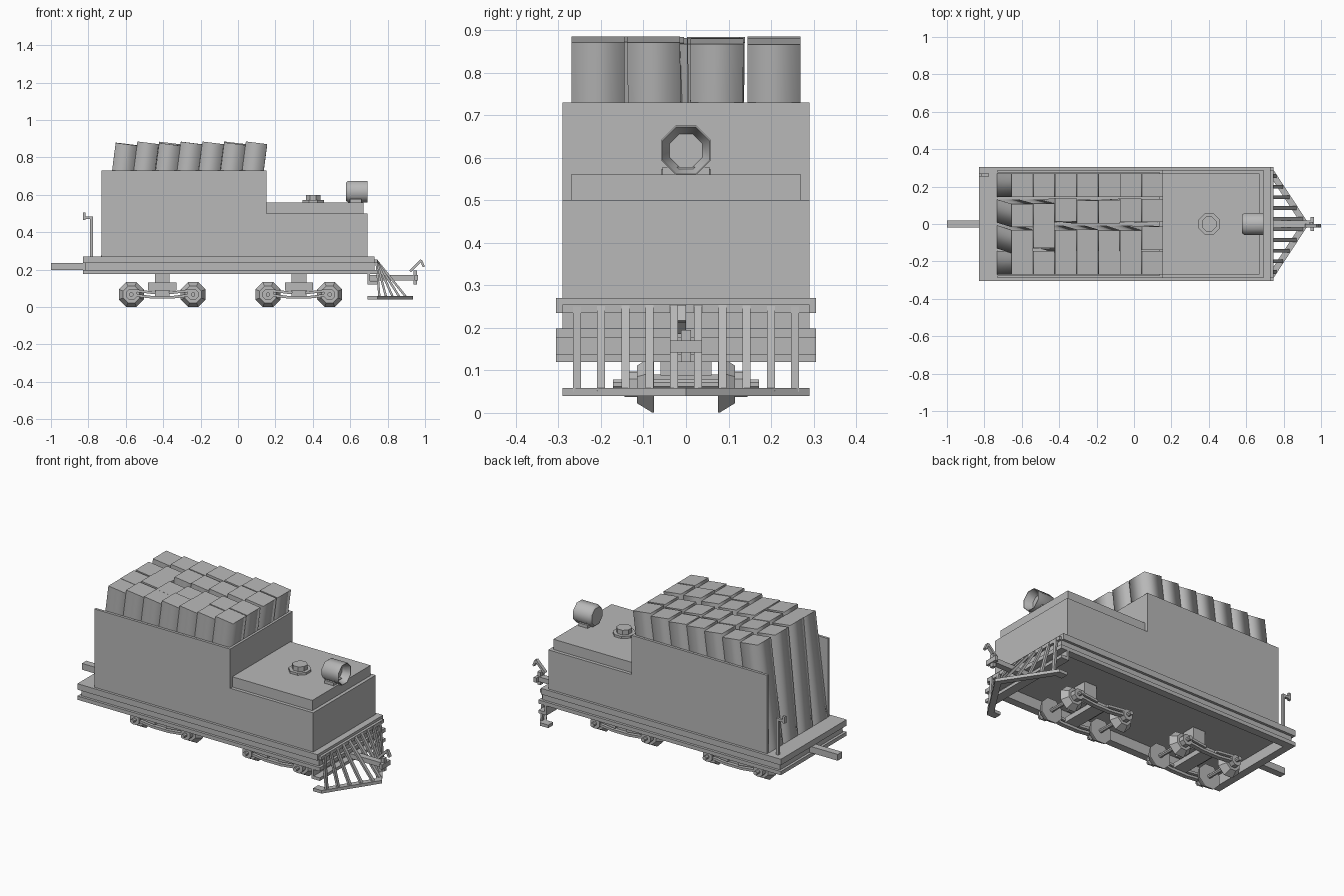
import bpy, bmesh, math, random
from mathutils import Vector, Matrix

cube = bpy.data.objects.get("Cube")
if cube:
    bpy.data.objects.remove(cube, do_unlink=True)
random.seed(4)

grey = bpy.data.materials.new("plain grey")
grey.use_nodes = True
COLOUR = (0.48, 0.48, 0.48, 1)
grey.diffuse_color = COLOUR
grey.node_tree.nodes["Principled BSDF"].inputs["Base Color"].default_value = COLOUR


def finish(bm, name):
    bmesh.ops.recalc_face_normals(bm, faces=bm.faces)
    mesh = bpy.data.meshes.new(name)
    bm.to_mesh(mesh)
    bm.free()
    mesh.materials.append(grey)
    ob = bpy.data.objects.new(name, mesh)
    bpy.context.scene.collection.objects.link(ob)
    return ob


def box(name, x, y, z):
    """Box from (low, high) ranges on each axis."""
    bm = bmesh.new()
    bmesh.ops.create_cube(bm, size=1)
    for v in bm.verts:
        v.co = [r[0] + (c + 0.5) * (r[1] - r[0]) for c, r in zip(v.co, (x, y, z))]
    return finish(bm, name)


def frame(name, x, half, wide, z):
    """Open rectangular frame made of four rails."""
    for s, side in ((1, "left"), (-1, "right")):
        box(f"{name}_{side}_rail", x, sorted((s * half, s * (half - wide))), z)
    inner = (wide - half, half - wide)
    box(name + "_rear_rail", (x[0], x[0] + wide), inner, z)
    box(name + "_front_rail", (x[1] - wide, x[1]), inner, z)


def bar(name, a, b, width, depth):
    """Rectangular bar between two points of equal y, width measured along y."""
    a, b = Vector(a), Vector(b)
    d = (b - a).normalized()
    side = Vector((0, 1, 0))
    up = d.cross(side)
    bm = bmesh.new()
    bmesh.ops.create_cube(bm, size=1)
    for v in bm.verts:
        c = v.co.copy()
        v.co = (a + b) / 2 + d * (c.x * (b - a).length) + side * (c.y * width) + up * (c.z * depth)
    return finish(bm, name)


def lathe(name, centre, axis, profile, sides=8, smooth=False):
    """Turned part: profile holds (radius, distance along the axis)."""
    rot = Vector((0, 0, 1)).rotation_difference(Vector(axis)).to_matrix().to_4x4()
    place = Matrix.Translation(centre) @ rot
    bm = bmesh.new()
    rings = []
    for r, h in profile:
        angles = [(i + 0.5) * math.tau / sides for i in range(sides)]
        rings.append([bm.verts.new(place @ Vector((r * math.cos(t), r * math.sin(t), h))) for t in angles])
    for lo, hi in zip(rings, rings[1:]):
        for i in range(sides):
            j = (i + 1) % sides
            bm.faces.new((lo[i], lo[j], hi[j], hi[i]))
    bm.faces.new(rings[0])
    bm.faces.new(rings[-1])
    ob = finish(bm, name)
    if smooth:
        bpy.ops.object.select_all(action='DESELECT')
        ob.select_set(True)
        bpy.context.view_layer.objects.active = ob
        bpy.ops.object.shade_smooth_by_angle(angle=math.radians(50))


def log(name, x, y, z0, z1, lean_x, lean_y):
    """Square log with softly shaded sides and crisp ends."""
    bm = bmesh.new()
    bmesh.ops.create_cube(bm, size=1)
    for v in bm.verts:
        top = v.co.z > 0
        v.co = (x + v.co.x * 0.114 + (lean_x if top else 0),
                y + v.co.y * 0.124 + (lean_y if top else 0),
                (z1 - v.co.x * 0.014) if top else z0)
    for f in bm.faces:
        f.smooth = abs(f.calc_center_median().z - (z0 + z1) / 2) < 0.1
    for e in bm.edges:
        e.smooth = abs(e.verts[0].co.z - e.verts[1].co.z) > 0.1
    finish(bm, name)


# Deck plate over a hollow stepped underframe
box("deck_top", (-0.83, 0.73), (-0.305, 0.305), (0.235, 0.27))
frame("deck_core", (-0.815, 0.73), 0.29, 0.03, (0.195, 0.235))
frame("deck_base", (-0.83, 0.745), 0.305, 0.045, (0.176, 0.198))

# Tank body and wood bin, open at the back
box("tank", (0.152, 0.692), (-0.29, 0.29), (0.27, 0.50))
box("tank_lid", (0.152, 0.672), (-0.27, 0.27), (0.50, 0.56))
box("bin_front_wall", (0.137, 0.152), (-0.29, 0.29), (0.27, 0.73))
for s, side in ((1, "left"), (-1, "right")):
    box(side + "_bin_wall", (-0.73, 0.152), sorted((s * 0.275, s * 0.29)), (0.27, 0.73))

# Stacked logs leaning forward, the inner rows a little unruly
for i in range(7):
    for j in range(4):
        inner = j in (1, 2)
        lean_y = random.uniform(-0.03, 0.01) if inner else 0
        log(f"log_{i}_{j}", -0.675 + 0.116 * i, -0.207 + 0.138 * j, 0.27,
            0.876 + random.uniform(-0.008, 0.003), 0.078, lean_y)

# Filler cap and headlamp
lathe("filler_cap", (0.402, 0, 0.56), (0, 0, 1),
      [(0.062, 0), (0.062, 0.013), (0.042, 0.013), (0.042, 0.04)])
lathe("headlamp", (0.578, 0, 0.617), (1, 0, 0),
      [(0.053, 0), (0.063, 0.012), (0.063, 0.115), (0.06, 0.115), (0.042, 0.07)], smooth=True)
box("headlamp_base", (0.6, 0.66), (-0.055, 0.055), (0.56, 0.578))

# Pilot: channel beam, V-shaped foot and sloping slats
box("pilot_top_bar", (0.73, 0.745), (-0.29, 0.29), (0.235, 0.255))
box("pilot_beam_web", (0.692, 0.705), (-0.305, 0.305), (0.12, 0.195))
box("pilot_beam_flange", (0.692, 0.745), (-0.305, 0.305), (0.12, 0.138))
for s, side in ((1, "left"), (-1, "right")):
    bm = bmesh.new()
    outline = [(0.692, 0.29), (0.745, 0.29), (0.935, 0), (0.895, 0), (0.735, 0.245), (0.692, 0.245)]
    face = bm.faces.new([bm.verts.new((x, s * y, 0.04)) for x, y in outline])
    ext = bmesh.ops.extrude_face_region(bm, geom=[face])
    for g in ext["geom"]:
        if isinstance(g, bmesh.types.BMVert):
            g.co.z += 0.018
    finish(bm, side + "_pilot_foot")
    for k in range(5):
        y = 0.0285 * (2 * k + 1)
        foot_x = 0.92 - 0.185 * y / 0.29
        bar(f"{side}_pilot_slat_{k}", (0.74, s * y, 0.25), (foot_x, s * y, 0.05), 0.019, 0.012)

# Front coupler with cross-shaped knuckle and hook
box("front_coupler_shaft", (0.7, 0.95), (-0.018, 0.018), (0.142, 0.17))
box("front_coupler_upright", (0.938, 0.958), (-0.012, 0.012), (0.12, 0.195))
box("front_coupler_crosspiece", (0.945, 0.963), (-0.038, 0.038), (0.142, 0.17))
bar("hook_arm", (0.92, -0.01, 0.19), (0.98, -0.01, 0.25), 0.02, 0.014)
bar("hook_tip", (0.978, -0.01, 0.25), (0.994, -0.01, 0.215), 0.02, 0.012)

# Rear drawbar and hand brake
box("rear_drawbar", (-1.0, -0.785), (-0.02, 0.02), (0.198, 0.235))
box("brake_post", (-0.79, -0.775), (0.255, 0.27), (0.27, 0.485))
box("brake_crank", (-0.825, -0.775), (0.255, 0.27), (0.47, 0.485))
box("brake_handle", (-0.83, -0.815), (0.255, 0.27), (0.465, 0.505))

# Two four-wheel trucks
for cx, truck in ((-0.405, "rear"), (0.325, "front")):
    box(truck + "_pivot", (cx - 0.04, cx + 0.04), (-0.04, 0.04), (0.13, 0.235))
    box(truck + "_bolster", (cx - 0.075, cx + 0.075), (-0.06, 0.06), (0.088, 0.13))
    box(truck + "_transom", (cx - 0.04, cx + 0.04), (-0.12, 0.12), (0.06, 0.09))
    for dx, place in ((-0.165, "rear"), (0.165, "front")):
        x = cx + dx
        name = f"{truck}_truck_{place}"
        lathe(name + "_axle", (x, -0.172, 0.067), (0, 1, 0), [(0.012, 0), (0.012, 0.344)])
        for s, side in ((1, "left"), (-1, "right")):
            lathe(f"{name}_{side}_wheel", (x, s * 0.075, 0.067), (0, s, 0),
                  [(0.072, 0), (0.072, 0.004), (0.048, 0.04)])
            lathe(f"{name}_{side}_axle_box", (x, s * 0.115, 0.067), (0, s, 0),
                  [(0.032, 0), (0.032, 0.03)])
    for s, side in ((1, "left"), (-1, "right")):
        y = s * 0.128
        name = f"{truck}_truck_{side}"
        box(name + "_centre_plate", (cx - 0.055, cx + 0.055), sorted((s * 0.115, s * 0.141)), (0.045, 0.06))
        for d in (-1, 1):
            bar(f"{name}_lower_strap", (cx + d * 0.165, y, 0.065), (cx + d * 0.05, y, 0.052), 0.026, 0.014)
            bar(f"{name}_upper_strap", (cx + d * 0.165, y, 0.09), (cx + d * 0.035, y, 0.075), 0.026, 0.014)
